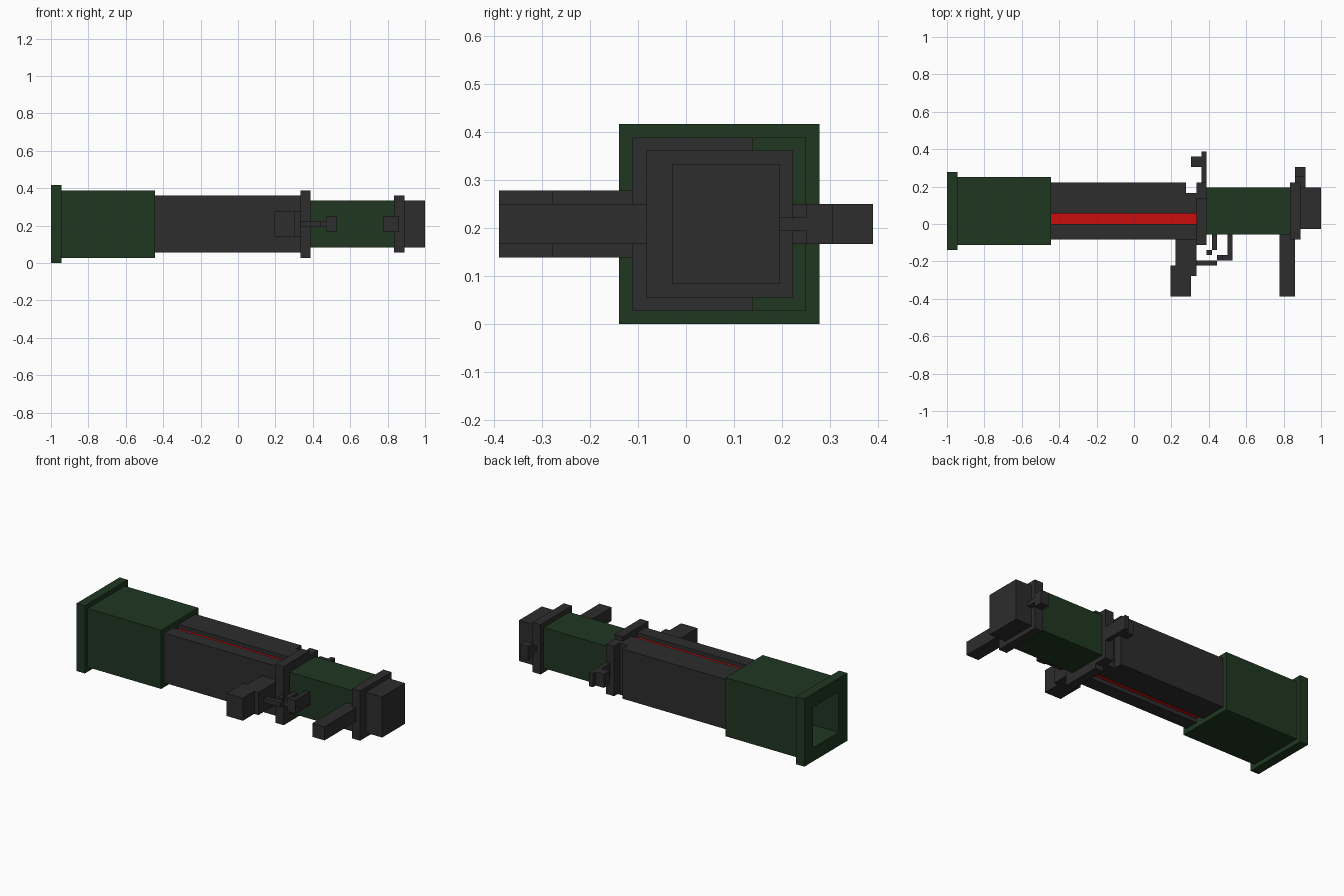
import bpy, bmesh
from mathutils import Vector

if "Cube" in bpy.data.objects:
    bpy.data.objects.remove(bpy.data.objects["Cube"])

U = 1 / 36  # the whole model sits on a 1/36 grid


def material(name, rgb):
    m = bpy.data.materials.new(name)
    m.diffuse_color = (*rgb, 1)
    m.use_nodes = True
    m.node_tree.nodes["Principled BSDF"].inputs["Base Color"].default_value = m.diffuse_color
    return m


GREY = material("dark grey", (0.026, 0.026, 0.027))
GREEN = material("dark green", (0.0140, 0.0385, 0.0152))
RED = material("red", (0.60, 0.004, 0.004))


def finish(bm, name, mat):
    bmesh.ops.recalc_face_normals(bm, faces=bm.faces)
    mesh = bpy.data.meshes.new(name)
    bm.to_mesh(mesh)
    bm.free()
    mesh.materials.append(mat)
    ob = bpy.data.objects.new(name, mesh)
    bpy.context.collection.objects.link(ob)
    return ob


def prism(name, mat, profile, x0, x1):
    """Extrude a y/z outline along x (grid units)."""
    bm = bmesh.new()
    face = bm.faces.new([bm.verts.new((x0 * U, y * U, z * U)) for y, z in profile])
    geo = bmesh.ops.extrude_face_region(bm, geom=[face])["geom"]
    moved = [g for g in geo if isinstance(g, bmesh.types.BMVert)]
    bmesh.ops.translate(bm, verts=moved, vec=((x1 - x0) * U, 0, 0))
    # extrusion drops the start face when it is a lone sheet, so close it again
    bmesh.ops.holes_fill(bm, edges=[e for e in bm.edges if e.is_boundary], sides=0)
    return finish(bm, name, mat)


def box(name, mat, x, y, z):
    bm = bmesh.new()
    bmesh.ops.create_cube(bm, size=1)
    for v in bm.verts:
        v.co = Vector([(r[0] if c < 0 else r[1]) * U for c, r in zip(v.co, (x, y, z))])
    return finish(bm, name, mat)


# muzzle: square section, flared rim and recessed bore from one chain of extrusions
bm = bmesh.new()
bmesh.ops.create_cube(bm, size=1)
for v in bm.verts:
    v.co = Vector([(r[0] if c < 0 else r[1]) * U
                   for c, r in zip(v.co, ((-34, -16), (-4, 9), (1, 14)))])
face = min(bm.faces, key=lambda f: f.calc_center_median().x)
for dx, scale in ((0, 15 / 13), (-2, 1), (0, 9 / 15), (19, 1)):
    face = bmesh.ops.extrude_discrete_faces(bm, faces=[face])["faces"][0]
    c = face.calc_center_median()
    for v in face.verts:
        v.co = c + (v.co - c) * scale + Vector((dx * U, 0, 0))
finish(bm, "muzzle", GREEN)

# main barrel with a long groove on top and underneath, one end corner cut away
prism("barrel", GREY,
      [(-3, 2), (0, 2), (0, 3), (2, 3), (2, 2), (8, 2),
       (8, 13), (2, 13), (2, 12), (0, 12), (0, 13), (-3, 13)], -16, 10)
prism("barrel_end", GREY,
      [(-3, 2), (0, 2), (0, 3), (2, 3), (2, 2), (6, 2),
       (6, 13), (2, 13), (2, 12), (0, 12), (0, 13), (-3, 13)], 10, 12)
for name, z in (("top_stripe", (12, 12.1)), ("bottom_stripe", (2.9, 3))):
    box(name, RED, (-16, 12), (0, 2), z)

# collars, rear tube and end block
box("front_collar", GREY, (12, 14), (-4, 5), (1, 14))
box("front_collar_side", GREY, (12, 14), (5, 8), (2, 13))
box("rear_tube", GREEN, (14, 30), (-2, 7), (3, 12))
box("rear_collar", GREY, (30, 32), (-3, 8), (2, 13))
box("end_block", GREY, (32, 36), (-1, 7), (3, 12))

# sights
box("front_sight_post", GREY, (13, 14), (8, 14), (6, 9))
box("front_sight_block", GREY, (11, 13), (11, 13), (6, 9))
box("rear_sight_stem", GREY, (31, 33), (7, 9), (7, 8))
box("rear_sight_block", GREY, (31, 33), (9, 11), (6, 9))

# grips
box("grip_upper", GREY, (8, 12), (-10, -3), (5, 10))
box("grip_lower", GREY, (7, 11), (-14, -8), (5, 10))
box("rear_handle", GREY, (28, 31), (-14, -2), (6, 9))

# trigger and guard
box("guard_bar", GREY, (12, 16), (-8, -7), (7, 8))
box("guard_step", GREY, (16, 17), (-7, -6), (7, 8))
box("guard_corner", GREY, (17, 19), (-7, -6), (6, 9))
box("guard_post", GREY, (18, 19), (-6, -2), (6, 9))
box("trigger", GREY, (15, 16), (-5, -2), (7, 8))
box("trigger_tip", GREY, (14, 15), (-6, -5), (7, 8))
